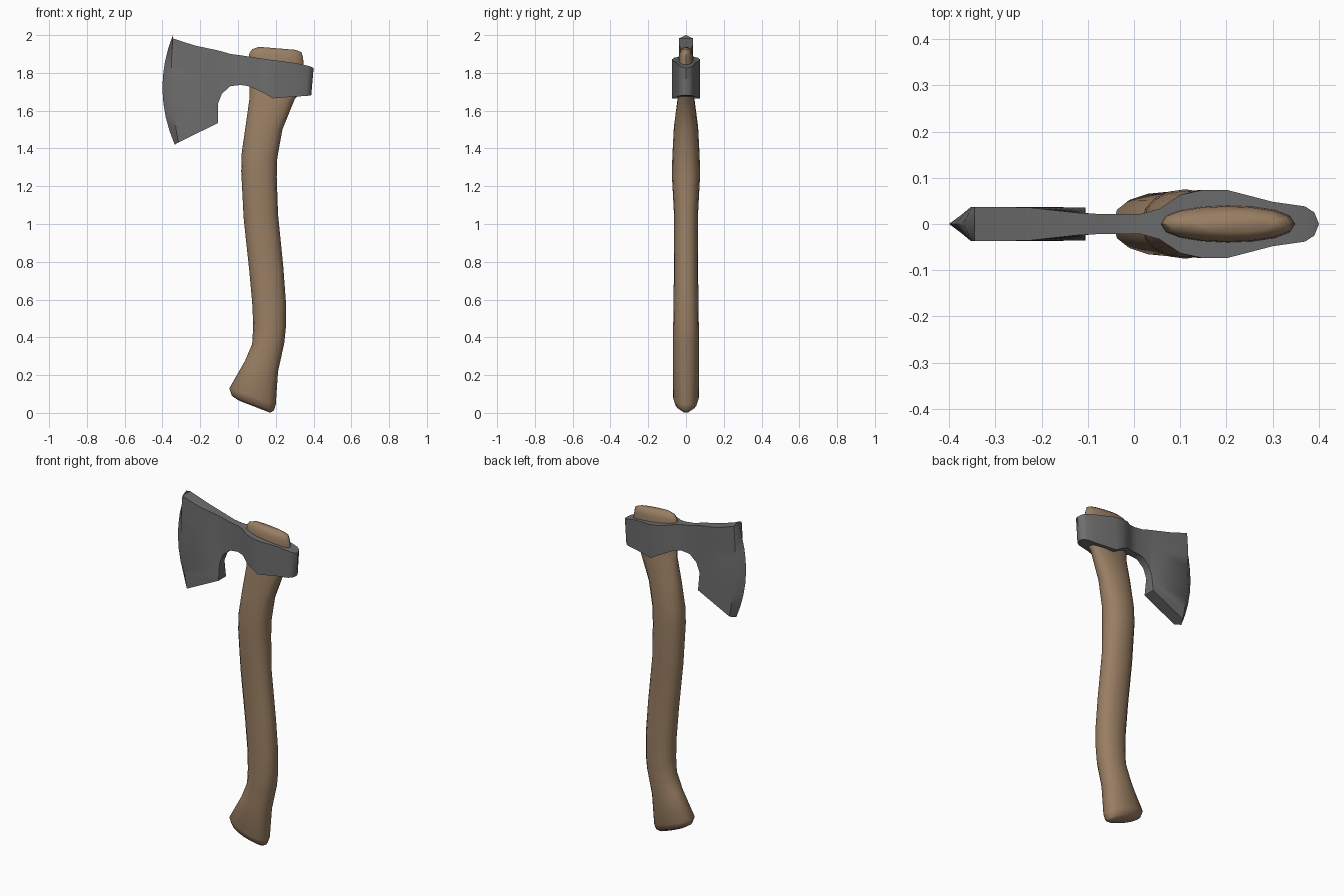
import bpy, bmesh, math
from mathutils import Vector

if "Cube" in bpy.data.objects:
    bpy.data.objects.remove(bpy.data.objects["Cube"])


def material(name, rgb):
    m = bpy.data.materials.new(name)
    m.diffuse_color = (*rgb, 1)
    m.use_nodes = True
    m.node_tree.nodes["Principled BSDF"].inputs["Base Color"].default_value = m.diffuse_color
    return m


def finish(name, bm, mat, angle):
    bmesh.ops.remove_doubles(bm, verts=bm.verts, dist=0.0005)
    bmesh.ops.recalc_face_normals(bm, faces=bm.faces)
    me = bpy.data.meshes.new(name)
    bm.to_mesh(me)
    bm.free()
    ob = bpy.data.objects.new(name, me)
    bpy.context.collection.objects.link(ob)
    me.materials.append(mat)
    bpy.ops.object.select_all(action='DESELECT')
    ob.select_set(True)
    bpy.context.view_layer.objects.active = ob
    bpy.ops.object.shade_smooth_by_angle(angle=math.radians(angle))
    return ob


def loft(bm, rings, closed_ends):
    n = len(rings[0])
    vs = [[bm.verts.new(p) for p in r] for r in rings]
    for a, b in zip(vs, vs[1:]):
        for i in range(n):
            j = (i + 1) % n
            bm.faces.new((a[i], a[j], b[j], b[i]))
    if closed_ends:
        bm.faces.new(vs[0])
        bm.faces.new(vs[-1])


steel = material("grey steel", (0.155, 0.155, 0.155))
wood = material("brown wood", (0.32, 0.21, 0.125))

# Axe head: columns of top x,z / bottom x,z / half thickness / forward bulge
columns = [
    (-.345, 2.0, -.335, 1.42, 0, .06),
    (-.345, 1.983, -.315, 1.432, .037, .02),
    (-.23, 1.945, -.105, 1.535, .036, 0),
    (-.12, 1.922, -.107, 1.635, .024, 0),
    (-.08, 1.912, -.085, 1.69, .022, 0),
    (-.04, 1.90, -.04, 1.73, .022, 0),
    (.015, 1.893, .015, 1.736, .022, 0),
    (.055, 1.887, .055, 1.73, .033, 0),
    (.10, 1.88, .10, 1.711, .063, 0),
    (.15, 1.872, .14, 1.692, .074, 0),
    (.20, 1.866, .185, 1.665, .074, 0),
    (.30, 1.853, .295, 1.674, .048, 0),
    (.37, 1.838, .36, 1.678, .038, 0),
    (.39, 1.831, .38, 1.68, .025, 0),
    (.40, 1.825, .388, 1.682, 0, 0),
]
ROWS = 8
bm = bmesh.new()
grid = {}
for s in (-1, 1):
    for c, (xt, zt, xb, zb, y, bulge) in enumerate(columns):
        for r in range(ROWS + 1):
            t = r / ROWS
            x = xt + (xb - xt) * t - bulge * 4 * t * (1 - t)
            grid[s, c, r] = bm.verts.new((x, s * y, zt + (zb - zt) * t))
for c in range(len(columns) - 1):
    for s in (-1, 1):
        for r in range(ROWS):
            bm.faces.new((grid[s, c, r], grid[s, c + 1, r],
                          grid[s, c + 1, r + 1], grid[s, c, r + 1]))
    for r in (0, ROWS):
        bm.faces.new((grid[-1, c, r], grid[-1, c + 1, r],
                      grid[1, c + 1, r], grid[1, c, r]))
finish("axe_head", bm, steel, 40)

# Handle: sections of left x,z / right x,z / half thickness
sections = [
    (.005, .065, .17, .001, .03),
    (-.032, .09, .19, .012, .058),
    (-.046, .13, .20, .045, .07),
    (.037, .275, .212, .22, .068),
    (.075, .365, .245, .37, .068),
    (.08, .45, .253, .45, .068),
    (.077, .56, .254, .58, .066),
    (.06, .75, .24, .77, .064),
    (.03, 1.03, .212, 1.05, .063),
    (.017, 1.28, .205, 1.25, .075),
    (.02, 1.38, .208, 1.35, .072),
    (.042, 1.53, .235, 1.50, .064),
    (.06, 1.66, .30, 1.66, .045),
    (.06, 1.72, .34, 1.70, .04),
    (.057, 1.87, .348, 1.85, .04),
    (.06, 1.905, .343, 1.885, .038),
    (.075, 1.925, .335, 1.91, .03),
    (.11, 1.938, .305, 1.922, .016),
]
N = 16
rings = []
for xl, zl, xr, zr, y in sections:
    mid = Vector(((xl + xr) / 2, 0, (zl + zr) / 2))
    half = Vector(((xr - xl) / 2, 0, (zr - zl) / 2))
    ring = []
    for i in range(N):
        a = 2 * math.pi * i / N
        sy = math.copysign(abs(math.sin(a)) ** 0.85, math.sin(a))
        ring.append(mid + half * math.cos(a) + Vector((0, y * sy, 0)))
    rings.append(ring)
bm = bmesh.new()
loft(bm, rings, True)
finish("handle", bm, wood, 50)
